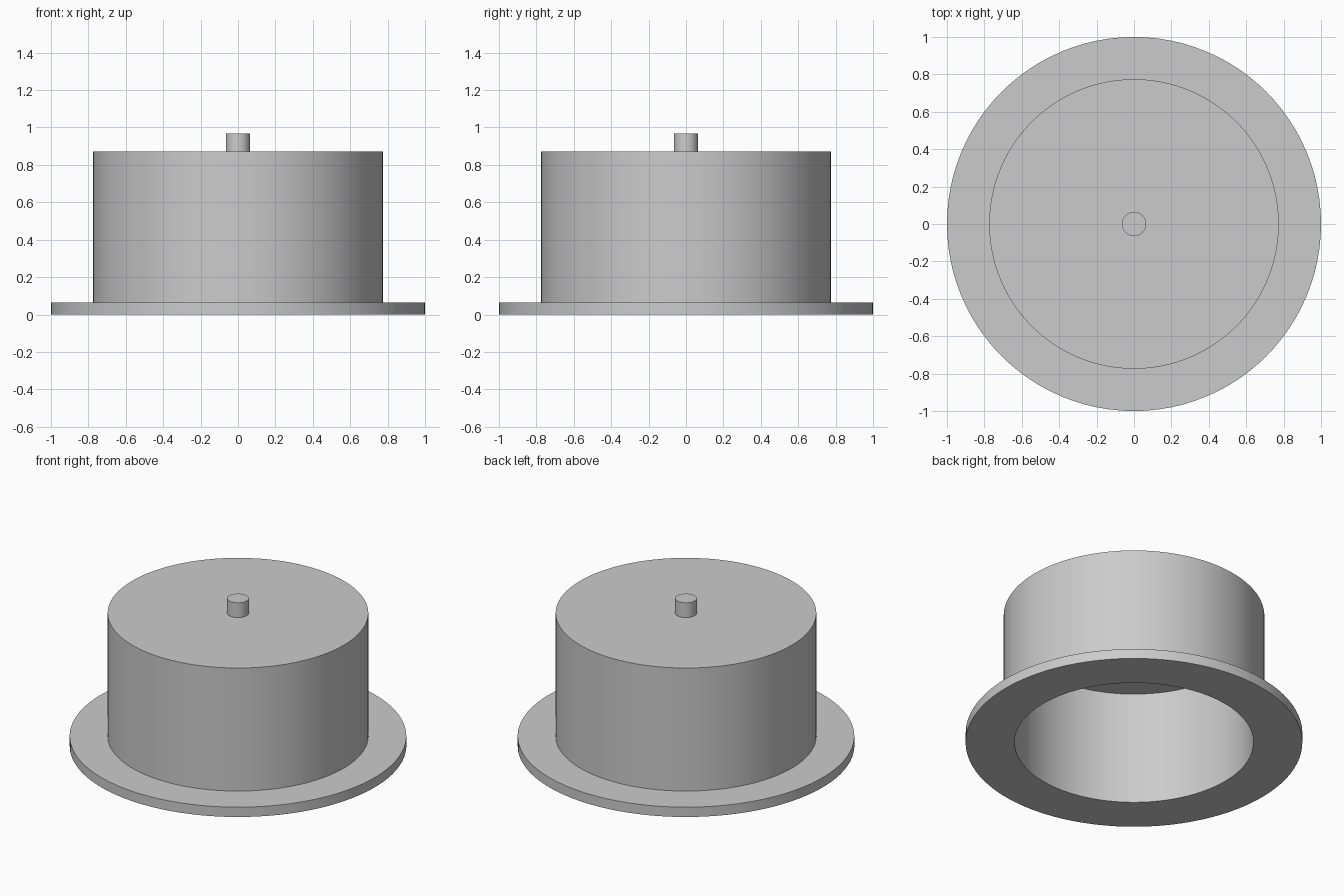
import bpy, bmesh, math

cube = bpy.data.objects.get("Cube")
if cube:
    bpy.data.objects.remove(cube, do_unlink=True)

UNIT = 1 / 15.5      # wall thickness; the brim radius is 15.5 of these
SEGMENTS = 96

grey = bpy.data.materials.new("plain grey")
grey.use_nodes = True
colour = (0.6, 0.6, 0.6, 1)
grey.diffuse_color = colour
grey.node_tree.nodes["Principled BSDF"].inputs["Base Color"].default_value = colour


def lathe(name, profile):
    """Revolve an (r, z) profile around the z axis into a closed solid."""
    bm = bmesh.new()
    verts = [bm.verts.new((r * UNIT, 0, z * UNIT)) for r, z in profile]
    edges = [bm.edges.new(pair) for pair in zip(verts, verts[1:])]
    bmesh.ops.spin(bm, geom=verts + edges, cent=(0, 0, 0), axis=(0, 0, 1),
                   angle=math.tau, steps=SEGMENTS)
    bmesh.ops.remove_doubles(bm, verts=bm.verts, dist=1e-5)
    bmesh.ops.recalc_face_normals(bm, faces=bm.faces)
    mesh = bpy.data.meshes.new(name)
    bm.to_mesh(mesh)
    bm.free()
    mesh.materials.append(grey)
    obj = bpy.data.objects.new(name, mesh)
    bpy.context.collection.objects.link(obj)
    bpy.ops.object.select_all(action="DESELECT")
    obj.select_set(True)
    bpy.context.view_layer.objects.active = obj
    bpy.ops.object.shade_smooth_by_angle(angle=math.radians(30))
    return obj


# Hollow cup with a flat brim, open underneath
lathe("cup_with_brim", [(0, 11.5), (11, 11.5), (11, 0), (15.5, 0),
                        (15.5, 1), (12, 1), (12, 13.5), (0, 13.5)])

# Small pin standing on the cup's top
lathe("top_pin", [(0, 13.5), (1, 13.5), (1, 15), (0, 15)])
